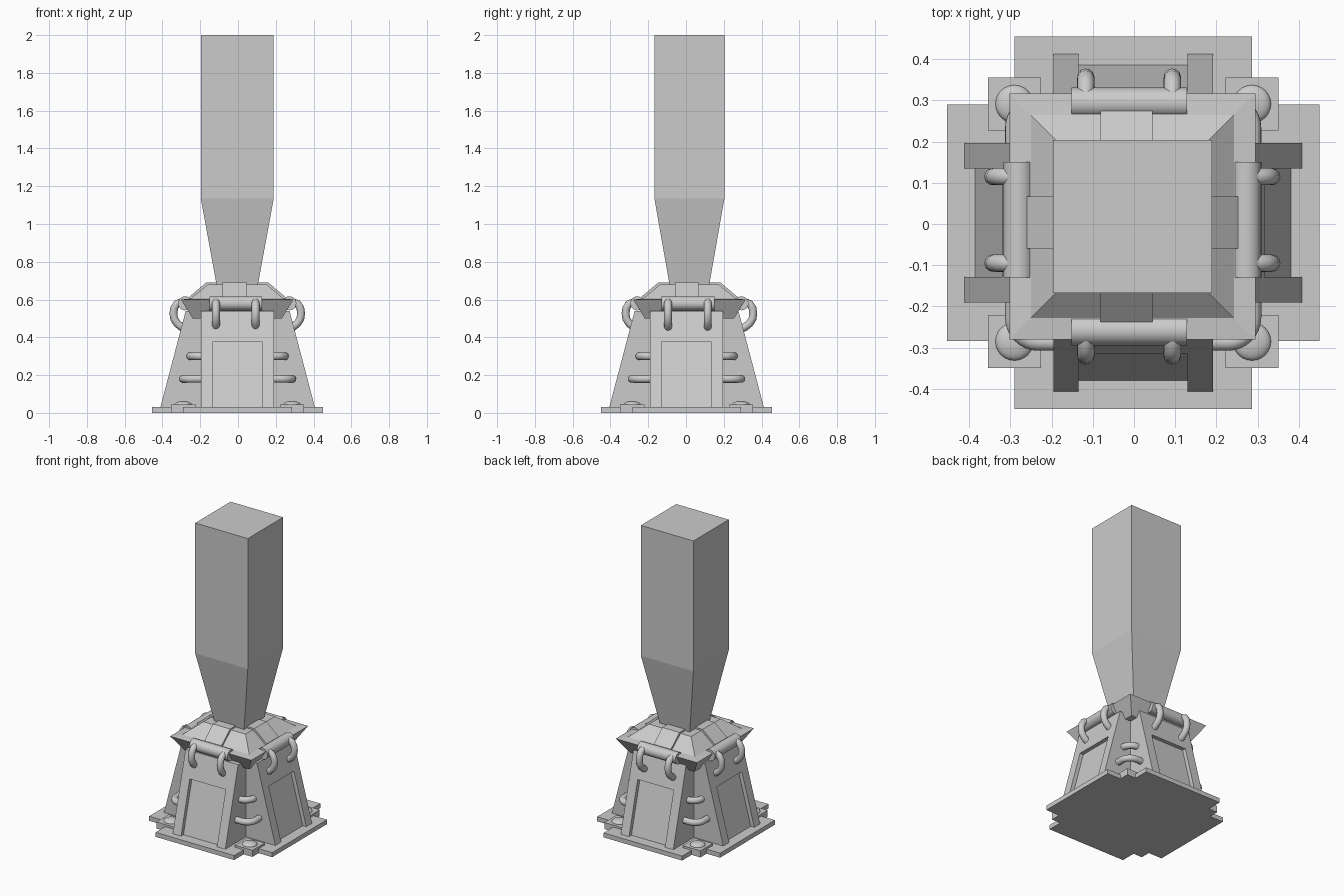
import bpy, bmesh, math
from mathutils import Vector

cube = bpy.data.objects.get("Cube")
if cube:
    bpy.data.objects.remove(cube, do_unlink=True)

grey = bpy.data.materials.new("plain_grey")
grey.use_nodes = True
grey.diffuse_color = (0.6, 0.6, 0.6, 1)
grey.node_tree.nodes["Principled BSDF"].inputs["Base Color"].default_value = grey.diffuse_color

BASE = (-0.002, 0.003)
TOP = (-0.004, 0.018)
SIDES = {"front": (0, -1), "back": (0, 1), "right": (-1, 0), "left": (1, 0)}


def finish(bm, name, smooth=False):
    bmesh.ops.recalc_face_normals(bm, faces=bm.faces)
    mesh = bpy.data.meshes.new(name)
    bm.to_mesh(mesh)
    bm.free()
    mesh.materials.append(grey)
    obj = bpy.data.objects.new(name, mesh)
    bpy.context.collection.objects.link(obj)
    if smooth:
        bpy.ops.object.select_all(action='DESELECT')
        obj.select_set(True)
        bpy.context.view_layer.objects.active = obj
        bpy.ops.object.shade_smooth_by_angle(angle=math.radians(40))
    return obj


def loft(name, rings):
    """Closed solid through equally sized rings of points."""
    bm = bmesh.new()
    loops = [[bm.verts.new(p) for p in ring] for ring in rings]
    n = len(loops[0])
    for a, b in zip(loops, loops[1:]):
        for i in range(n):
            j = (i + 1) % n
            bm.faces.new((a[i], a[j], b[j], b[i]))
    bm.faces.new(loops[0])
    bm.faces.new(loops[-1])
    return finish(bm, name)


def square(half, z, centre, half_y=None):
    hy = half_y or half
    return [(centre[0] + sx * half, centre[1] + sy * hy, z)
            for sx, sy in ((-1, -1), (1, -1), (1, 1), (-1, 1))]


def on_side(side, across, out, z, centre):
    """Point given by its distance along and out from one side."""
    dx, dy = SIDES[side]
    return Vector((centre[0] + dx * out + abs(dy) * across,
                   centre[1] + dy * out + abs(dx) * across, z))


def tube(name, points, radius, sides=12):
    """Round rod swept along a path."""
    bm = bmesh.new()
    points = [Vector(p) for p in points]
    first = (points[1] - points[0]).normalized()
    u = first.orthogonal().normalized()
    loops = []
    for i, p in enumerate(points):
        t = (points[min(i + 1, len(points) - 1)] - points[max(i - 1, 0)]).normalized()
        u = (u - t * u.dot(t)).normalized()
        v = t.cross(u)
        angles = [2 * math.pi * k / sides for k in range(sides)]
        loops.append([bm.verts.new(p + radius * (u * math.cos(a) + v * math.sin(a))) for a in angles])
    for a, b in zip(loops, loops[1:]):
        for k in range(sides):
            m = (k + 1) % sides
            bm.faces.new((a[k], a[m], b[m], b[k]))
    bm.faces.new(loops[0])
    bm.faces.new(loops[-1])
    return finish(bm, name, True)


def slope(z):
    return 0.409 - 0.263 * (z - 0.03)


# Base plate: cross outline with a stepped corner
quarter = [(0.452, 0.287), (0.288, 0.287), (0.288, 0.452)]
outline = []
for sx, sy in ((1, 1), (-1, 1), (-1, -1), (1, -1)):
    pts = quarter if sx * sy > 0 else quarter[::-1]
    outline += [(BASE[0] + sx * x, BASE[1] + sy * y) for x, y in pts]
loft("base_plate", [[(x, y, z) for x, y in outline] for z in (0, 0.03)])

# Corner pads with low domed bolts, and pipes bridging the corners
for sx in (-1, 1):
    for sy in (-1, 1):
        corner = (BASE[0] + sx * 0.288, BASE[1] + sy * 0.288)
        loft("corner_pad", [square(0.0645, z, corner) for z in (0, 0.044)])
        bm = bmesh.new()
        bmesh.ops.create_uvsphere(bm, u_segments=24, v_segments=12, radius=0.046)
        bmesh.ops.scale(bm, vec=(1, 1, 0.4), verts=bm.verts)
        bmesh.ops.translate(bm, vec=(*corner, 0.044), verts=bm.verts)
        finish(bm, "corner_bolt", True)
        for z, reach in ((0.18, 0.29), (0.3, 0.25)):
            bend = 0.06
            arc = [(reach - bend + bend * math.sin(a), reach - bend + bend * math.cos(a))
                   for a in (math.pi / 2 * k / 8 for k in range(9))]
            path = [(0.17, reach)] + arc + [(reach, 0.17)]
            tube("corner_pipe", [(BASE[0] + sx * x, BASE[1] + sy * y, z) for x, y in path], 0.021)

# Four buttresses: sloped frame around a recessed panel, then fittings
frame = [(-0.193, 0.03), (-0.132, 0.03), (-0.132, 0.375), (0.132, 0.375),
         (0.132, 0.03), (0.193, 0.03), (0.193, 0.54), (-0.193, 0.54)]
panel = [(-0.132, 0.03), (0.132, 0.03), (0.132, 0.375), (-0.132, 0.375)]
hose = [(0.26, 0.587), (0.295, 0.587), (0.32, 0.577), (0.334, 0.555), (0.338, 0.525),
        (0.334, 0.498), (0.318, 0.473), (0.295, 0.455), (0.25, 0.43)]
tab = [(0.256, 0.595), (0.256, 0.613), (0.165, 0.69), (0.09, 0.69), (0.09, 0.66)]
for side in SIDES:
    loft(side + "_frame", [
        [on_side(side, a, 0.08, z, BASE) for a, z in frame],
        [on_side(side, a, slope(z), z, BASE) for a, z in frame]])
    loft(side + "_panel", [
        [on_side(side, a, 0.08, z, BASE) for a, z in panel],
        [on_side(side, a, slope(z) - 0.026, z, BASE) for a, z in panel]])
    tube(side + "_roller", [on_side(side, a - 0.008, 0.276, 0.58, TOP) for a in (-0.14, 0.14)],
         0.037, 24)
    for a in (-0.113, 0.097):
        tube(side + "_hose", [on_side(side, a, o, z, TOP) for o, z in hose], 0.021)
    loft(side + "_tab", [[on_side(side, a - 0.014, o, z, TOP) for o, z in tab]
                         for a in (-0.063, 0.063)])

# Flared collar with flat rim and sloped roof
collar = [(0.236, 0.5), (0.298, 0.6), (0.246, 0.605), (0.155, 0.68)]
loft("collar", [square(h, z, TOP) for h, z in collar])

# Tapered neck and tall square column
column = [(0.108, 0.67), (0.193, 1.135), (0.193, 2.0)]
loft("column", [square(h, z, TOP, h * 0.96) for h, z in column])
